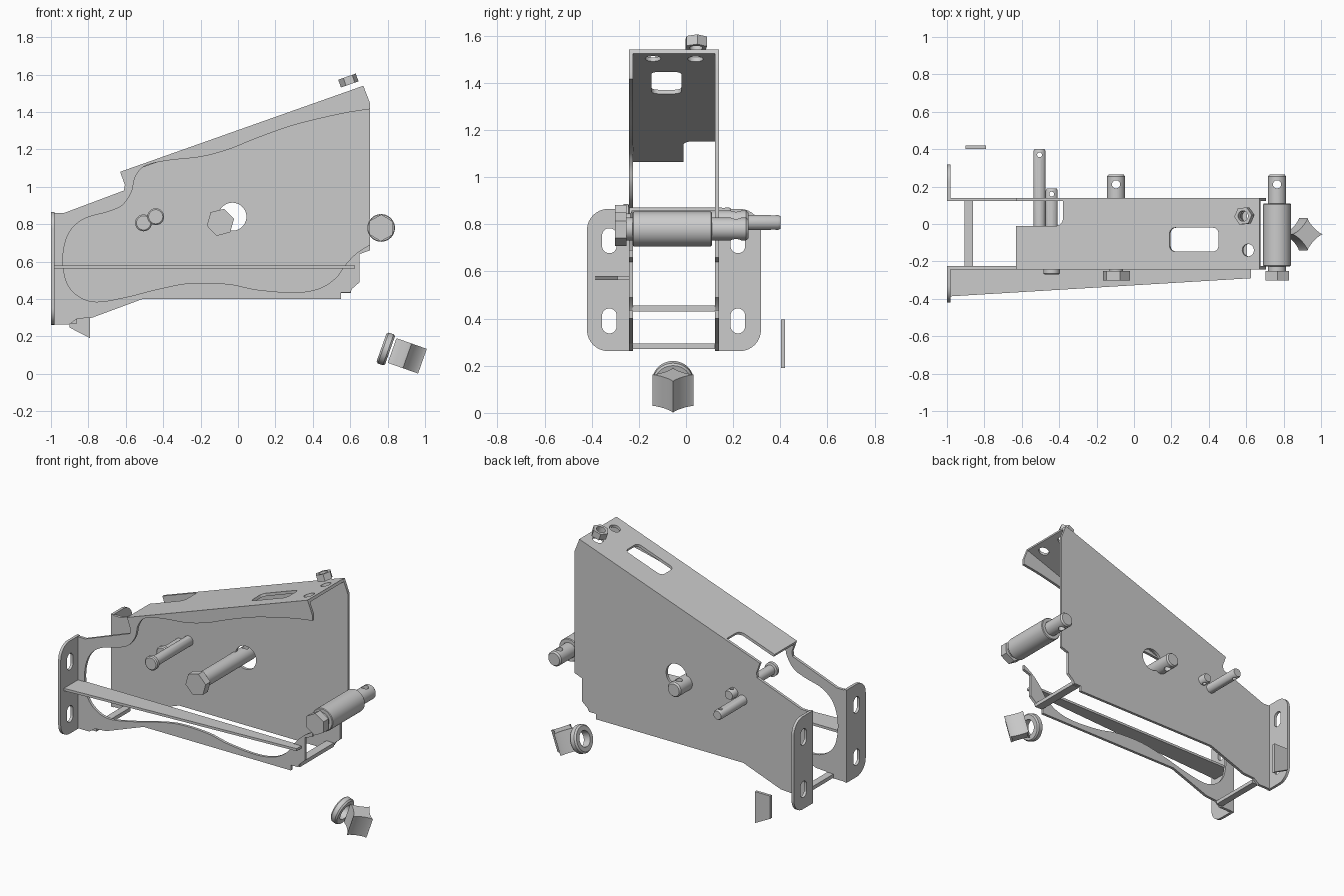
import bpy, bmesh
from math import pi, cos, sin, atan2, copysign
from mathutils import Matrix, Vector

if "Cube" in bpy.data.objects:
    bpy.data.objects.remove(bpy.data.objects["Cube"], do_unlink=True)

steel = bpy.data.materials.new("grey_steel")
steel.use_nodes = True
GREY = (0.6, 0.6, 0.6, 1)
steel.diffuse_color = GREY
steel.node_tree.nodes["Principled BSDF"].inputs["Base Color"].default_value = GREY

parts = []
T = 0.018                                   # sheet thickness
SIDE = Matrix.Rotation(pi / 2, 4, 'X')      # sheet in the x-z plane
END = Matrix(((0, 0, 1, 0), (1, 0, 0, 0), (0, 1, 0, 0), (0, 0, 0, 1)))  # y-z plane
ALONG_Y = Matrix.Rotation(-pi / 2, 4, 'X')  # turned parts lie along y


def at(x, y, z):
    return Matrix.Translation((x, y, z))


def add(name, mesh):
    mesh.materials.clear()
    mesh.materials.append(steel)
    ob = bpy.data.objects.new(name, mesh)
    bpy.context.collection.objects.link(ob)
    parts.append(ob)
    return ob


def evaluated_mesh(ob):
    deps = bpy.context.evaluated_depsgraph_get()
    deps.update()
    return bpy.data.meshes.new_from_object(ob.evaluated_get(deps))


def plate(name, loops, matrix, depth=T):
    """Extrude an outline (first loop) with holes (other loops)."""
    cu = bpy.data.curves.new(name, 'CURVE')
    cu.dimensions, cu.fill_mode, cu.extrude = '2D', 'BOTH', depth / 2
    for loop in loops:
        sp = cu.splines.new('POLY')
        sp.points.add(len(loop) - 1)
        for p, (u, v) in zip(sp.points, loop):
            p.co = (u, v, 0, 1)
        sp.use_cyclic_u = True
    tmp = bpy.data.objects.new("outline", cu)
    bpy.context.collection.objects.link(tmp)
    mesh = evaluated_mesh(tmp)
    bpy.data.objects.remove(tmp, do_unlink=True)
    bm = bmesh.new()
    bm.from_mesh(mesh)
    bmesh.ops.remove_doubles(bm, verts=bm.verts, dist=1e-5)
    bmesh.ops.transform(bm, matrix=matrix, verts=bm.verts)
    bmesh.ops.recalc_face_normals(bm, faces=bm.faces)
    bm.to_mesh(mesh)
    bm.free()
    return add(name, mesh)


def lathe(name, profile, matrix, n=32, closed=False):
    """Spin (radius, height) pairs about the local z axis."""
    bm = bmesh.new()
    rings = [[bm.verts.new((r * cos(2 * pi * i / n), r * sin(2 * pi * i / n), h))
              for i in range(n)] for r, h in profile]
    pairs = list(zip(rings, rings[1:]))
    if closed:
        pairs.append((rings[-1], rings[0]))
    else:
        bm.faces.new(rings[0])
        bm.faces.new(rings[-1])
    for a, b in pairs:
        for i in range(n):
            j = (i + 1) % n
            bm.faces.new((a[i], a[j], b[j], b[i]))
    bmesh.ops.transform(bm, matrix=matrix, verts=bm.verts)
    bmesh.ops.recalc_face_normals(bm, faces=bm.faces)
    mesh = bpy.data.meshes.new(name)
    bm.to_mesh(mesh)
    bm.free()
    return add(name, mesh)


def ngon(u, v, r, n=32, turn=0.0):
    return [(u + r * cos(turn + 2 * pi * i / n), v + r * sin(turn + 2 * pi * i / n))
            for i in range(n)]


def rounded(u0, v0, u1, v1, radii):
    """Rectangle; radii run lower left, lower right, upper right, upper left."""
    out = []
    corners = ((u0, v0, 1, 1), (u1, v0, -1, 1), (u1, v1, -1, -1), (u0, v1, 1, -1))
    for k, ((u, v, su, sv), r) in enumerate(zip(corners, radii)):
        steps = 8 if r else 0
        for i in range(steps + 1):
            a = pi + k * pi / 2 + (i / steps * pi / 2 if r else 0)
            out.append((u + su * r + r * cos(a), v + sv * r + r * sin(a)))
    return out


def smooth(points, steps=5):
    """Catmull-Rom curve through the points."""
    p = [Vector(q) for q in [points[0]] + points + [points[-1]]]
    out = []
    for a, b, c, d in zip(p, p[1:], p[2:], p[3:]):
        for i in range(steps):
            t = i / steps
            out.append(0.5 * (2 * b + (c - a) * t + (2 * a - 5 * b + 4 * c - d) * t * t
                              + (3 * b - a - 3 * c + d) * t ** 3))
    return [tuple(q) for q in out] + [points[-1]]


def cross_hole(ob, x, y, z, r):
    cutter = lathe("cutter", [(r, -0.2), (r, 0.2)], at(x, y, z), 16)
    cutter.hide_render = True
    m = ob.modifiers.new("hole", 'BOOLEAN')
    m.operation, m.object = 'DIFFERENCE', cutter
    mesh = evaluated_mesh(ob)
    ob.modifiers.clear()
    ob.data = mesh
    parts.remove(cutter)
    bpy.data.objects.remove(cutter, do_unlink=True)


# Side plates: a full back one and a front one with a large open window
lower = [(0.705, 0.66), (0.65, 0.64), (0.65, 0.49), (0.61, 0.455), (0.60, 0.435),
         (0.55, 0.435), (0.55, 0.40), (-0.51, 0.40), (-0.78, 0.30), (-0.86, 0.295),
         (-0.90, 0.265), (-1, 0.265)]
upper = [(-1, 0.86), (-0.93, 0.86), (-0.61, 0.98), (-0.605, 1.01), (-0.63, 1.08),
         (0.67, 1.54), (0.705, 1.45)]
window = smooth([(0.705, 1.415), (0.55, 1.39), (0.3, 1.33), (0.1, 1.26), (-0.05, 1.2),
                 (-0.2, 1.16), (-0.38, 1.14), (-0.5, 1.11), (-0.55, 1.05), (-0.57, 0.97),
                 (-0.62, 0.9), (-0.7, 0.865), (-0.82, 0.83), (-0.9, 0.76), (-0.935, 0.64),
                 (-0.92, 0.5), (-0.86, 0.42), (-0.76, 0.385), (-0.6, 0.41), (-0.42, 0.455),
                 (-0.25, 0.485), (-0.05, 0.48), (0.1, 0.45), (0.3, 0.435), (0.43, 0.455),
                 (0.52, 0.51), (0.58, 0.59), (0.64, 0.65), (0.705, 0.69)])
plate("back_side_plate", [upper + lower, ngon(-0.03, 0.84, 0.075, 40)],
      at(0, 0.131, 0) @ SIDE)
plate("front_side_plate", [upper + window + lower], at(0, -0.233, 0) @ SIDE)

# Sloping top plate with a corner notch, a slot and two bolt holes
slope = atan2(0.46, 1.30)
TILT = Matrix.Rotation(-slope, 4, 'Y')
notch = rounded(-0.1, -0.01, 0.265, 0.2, (0, 0.04, 0, 0))
notch = [q for q in notch if 0 < q[0] and q[1] < 0.124]
top = [(0, -0.224), (1.379, -0.224), (1.379, 0.124), (0.265, 0.124)]
top += notch[::-1] + [(0, -0.01)]
plate("top_plate", [top, rounded(0.87, -0.147, 1.147, -0.02, (0.03,) * 4),
                    ngon(1.31, 0.04, 0.033), ngon(1.315, -0.14, 0.033)],
      at(-0.63, 0, 1.08) @ TILT @ at(0, 0, -T / 2))

# Mounting flanges with long holes
R = 0.09
for name, y0, y1, radii, hole in (
        ("front_flange", -0.42, -0.224, (R, 0, 0, R), -0.325),
        ("back_flange", 0.122, 0.318, (0, R, R, 0), 0.22)):
    slots = [rounded(hole - 0.031, z - 0.053, hole + 0.031, z + 0.053, (0.0309,) * 4)
             for z in (0.39, 0.73)]
    plate(name, [rounded(y0, 0.262, y1, 0.865, radii)] + slots,
          at(-1 + T / 2, 0, 0) @ END)

# Stiffening rib, crossbars and the loose gusset
plate("front_rib", [[(-0.985, -0.235), (-0.985, -0.387), (0.625, -0.29), (0.625, -0.235)]],
      at(0, 0, 0.572) @ Matrix.Identity(4), 0.016)
for name, x0, x1, z in (("left_crossbar", -0.905, -0.86, 0.282),
                        ("right_crossbar", 0.55, 0.605, 0.443)):
    plate(name, [rounded(x0, -0.226, x1, 0.124, (0,) * 4)], at(0, 0, z), 0.024)
plate("loose_gusset", [[(-0.9, 0.247), (-0.79, 0.19), (-0.79, 0.395), (-0.9, 0.395)]],
      at(0, 0.411, 0) @ SIDE)

# Hex-headed pivot bolt
pivot = lathe("pivot_bolt", [(0.036, -0.255), (0.036, -0.235), (0.048, -0.23),
                             (0.048, 0.255), (0.04, 0.265)], at(-0.096, 0, 0.81) @ ALONG_Y)
cross_hole(pivot, -0.096, 0.212, 0.81, 0.022)
plate("pivot_bolt_head", [ngon(-0.094, 0.81, 0.075, 6, 0.25)],
      at(0, -0.277, 0) @ SIDE, 0.05)

# Roller on its bolt at the right end
roller_bolt = lathe("roller_bolt", [(0.048, -0.255), (0.048, 0.255), (0.04, 0.265)],
                    at(0.765, 0, 0.78) @ ALONG_Y)
cross_hole(roller_bolt, 0.765, 0.212, 0.78, 0.022)
lathe("roller", [(0.049, -0.226), (0.07, -0.226), (0.074, -0.222), (0.074, 0.105),
                 (0.07, 0.11), (0.049, 0.11)], at(0.765, 0, 0.78) @ ALONG_Y, 40, True)
plate("roller_bolt_head", [ngon(0.765, 0.78, 0.072, 6, 0.5)],
      at(0, -0.277, 0) @ SIDE, 0.05)

# Two matching lock pins, set at different depths
for name, x, y, z in (("near_lock_pin", -0.44, -0.27, 0.84),
                      ("far_lock_pin", -0.505, -0.06, 0.807)):
    pin = lathe(name, [(0.038, 0), (0.045, 0.006), (0.045, 0.026), (0.032, 0.03),
                       (0.032, 0.45), (0.027, 0.46)], at(x, y, z) @ ALONG_Y)
    cross_hole(pin, x, y + 0.43, z, 0.013)

# Loose nut over the top plate
plate("loose_nut", [ngon(0, 0, 0.05, 6, 0.1), ngon(0, 0, 0.028, 24)],
      at(0.59, 0.043, 1.568) @ TILT, 0.044)

# Loose collar and four-pointed spacer
lean = Matrix.Rotation(0.34, 4, 'Y')
lathe("loose_collar", [(0.05, -0.024), (0.078, -0.024), (0.0875, -0.014), (0.0875, 0.014),
                       (0.08, 0.024), (0.05, 0.024)],
      at(0.79, -0.055, 0.133) @ lean @ Matrix.Rotation(pi / 2, 4, 'Y'), 40, True)
star = []
for i in range(32):
    c, s = cos(i * pi / 16), sin(i * pi / 16)
    star.append((copysign(abs(c) ** 2.6, c) * 0.086, copysign(abs(s) ** 2.6, s) * 0.086))
plate("star_spacer", [star], at(0.905, -0.055, 0.096) @ lean, 0.14)

# Smooth round surfaces, keep sharp edges
bpy.ops.object.select_all(action='DESELECT')
for ob in parts:
    ob.select_set(True)
bpy.context.view_layer.objects.active = parts[0]
bpy.ops.object.shade_smooth_by_angle(angle=0.5)
